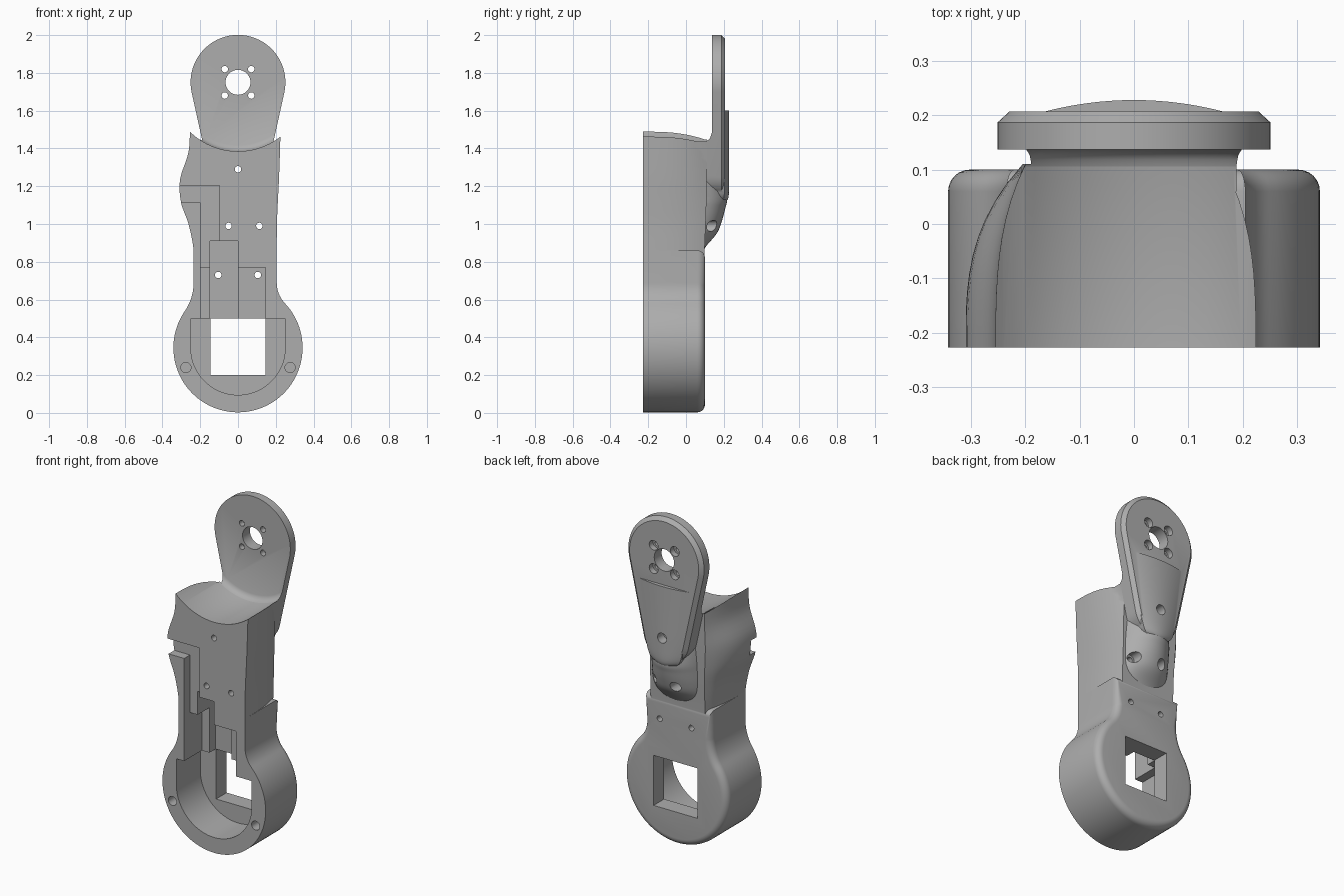
import bpy, bmesh
from math import sin, cos, pi, sqrt, atan2, asin

if "Cube" in bpy.data.objects:
    bpy.data.objects.remove(bpy.data.objects["Cube"])

grey = bpy.data.materials.new("plain_grey")
grey.use_nodes = True
COLOUR = (0.42, 0.42, 0.42, 1)
grey.diffuse_color = COLOUR
grey.node_tree.nodes["Principled BSDF"].inputs["Base Color"].default_value = COLOUR

FRONT = -0.227


def loft(name, sections):
    """Closed solid through a list of equal-length point rings."""
    bm = bmesh.new()
    rings = [[bm.verts.new(p) for p in s] for s in sections]
    n = len(rings[0])
    for a, b in zip(rings, rings[1:]):
        for i in range(n):
            j = (i + 1) % n
            bm.faces.new((a[i], a[j], b[j], b[i]))
    bm.faces.new(rings[0][::-1])
    bm.faces.new(rings[-1])
    bmesh.ops.recalc_face_normals(bm, faces=bm.faces)
    mesh = bpy.data.meshes.new(name)
    bm.to_mesh(mesh)
    bm.free()
    mesh.materials.append(grey)
    ob = bpy.data.objects.new(name, mesh)
    bpy.context.collection.objects.link(ob)
    return ob


def prism(name, outline, rings):
    """Counter-clockwise (x, z) outline stacked along y; rings = (y, inset)."""
    n = len(outline)
    normals = []
    for i in range(n):
        (ax, az), (bx, bz) = outline[i - 1], outline[(i + 1) % n]
        d = sqrt((bx - ax) ** 2 + (bz - az) ** 2)
        normals.append(((az - bz) / d, (bx - ax) / d))
    return loft(name, [[(x + nx * k, y, z + nz * k) for (x, z), (nx, nz)
                        in zip(outline, normals)] for y, k in rings])


def arc(cx, cz, r, a, b, n):
    return [(cx + r * cos(a + (b - a) * i / n), cz + r * sin(a + (b - a) * i / n))
            for i in range(n + 1)]


def rod(x, z, r, y0, y1, n=24):
    return prism("hole_cutter", arc(x, z, r, 0, 2 * pi * (n - 1) / n, n - 1),
                 [(y0, 0), (y1, 0)])


def block(x0, x1, z0, z1, y1, y0=-0.3):
    return prism("pocket_cutter", [(x0, z0), (x1, z0), (x1, z1), (x0, z1)],
                 [(y0, 0), (y1, 0)])


def smooth_rows(rows, steps=5):
    """Catmull-Rom resampling of a table of section values."""
    out = []
    for i in range(len(rows) - 1):
        quad = (rows[max(i - 1, 0)], rows[i], rows[i + 1], rows[min(i + 2, len(rows) - 1)])
        for s in range(steps):
            t = s / steps
            out.append([b + t / 2 * (c - a + t * (2 * a - 5 * b + 4 * c - d
                        + t * (3 * (b - c) + d - a))) for a, b, c, d in zip(*quad)])
    return out + [rows[-1]]


def combine(base, tool, operation):
    mod = base.modifiers.new("combine", "BOOLEAN")
    mod.object, mod.operation, mod.solver = tool, operation, "EXACT"
    bpy.context.view_layer.objects.active = base
    bpy.ops.object.modifier_apply(modifier=mod.name)
    bpy.data.objects.remove(tool)


# Round lower housing blending into the neck, rounded at the back rim
CZ, R, BLEND = 0.345, 0.342, 0.69


def blend(neck):
    rise = BLEND - CZ
    f = (neck ** 2 + rise ** 2 - R ** 2) / (2 * (R - neck))
    return f, atan2(rise, neck + f)


fl, al = blend(0.235)
fr, ar = blend(0.205)
outline = arc(0, CZ, R, pi - al, 2 * pi + ar, 72)
outline += arc(0.205 + fr, BLEND, fr, pi + ar, pi, 10)[1:]
outline += [(0.205, 0.86), (-0.235, 0.86)]
outline += arc(-0.235 - fl, BLEND, fl, 0, -al, 10)[:-1]
rim = [(0.06 + 0.04 * sin(i * pi / 12), 0.04 * (1 - cos(i * pi / 12))) for i in range(7)]
body = prism("arm_link", outline, [(FRONT, 0)] + rim)

# Upper shell: z, left front, right front, left back, right back, back depth
rows = smooth_rows([
    (0.80, 0.235, 0.205, 0.195, 0.165, 0.097),
    (0.88, 0.237, 0.205, 0.195, 0.165, 0.099),
    (1.00, 0.262, 0.206, 0.195, 0.165, 0.104),
    (1.12, 0.303, 0.211, 0.200, 0.165, 0.108),
    (1.24, 0.306, 0.217, 0.205, 0.165, 0.110),
    (1.38, 0.262, 0.222, 0.200, 0.165, 0.110),
    (1.52, 0.254, 0.226, 0.200, 0.165, 0.110)])
shell = []
for z, lf, rf, lb, rb, yb in rows:
    steps = [i / 10 for i in range(11)]
    depth = lambda s: FRONT + (yb - FRONT) * s
    right = [(rf - (rf - rb) * s ** 3, depth(s), z) for s in steps]
    left = [(-lf + (lf - lb) * s ** 3, depth(s), z) for s in steps[::-1]]
    shell.append(right + left)
combine(body, loft("upper_shell", shell), "UNION")

# Smooth hump on the back, leading up into the arm plate: z, half width, depth
hump = [[(w * cos(i * pi / 24), y * sin(i * pi / 24), z) for i in range(25)]
        for z, w, y in smooth_rows([
            (0.82, 0.175, 0.07), (0.88, 0.18, 0.105), (0.95, 0.18, 0.163),
            (1.01, 0.18, 0.188), (1.08, 0.175, 0.207), (1.14, 0.17, 0.218),
            (1.25, 0.165, 0.195), (1.38, 0.16, 0.13)])]
combine(body, loft("back_hump", hump), "UNION")

# Tapered arm plate: tangent hull of a large and a small circle, chamfered back
HUB, TOE, RH, RT = 1.75, 1.28, 0.251, 0.15
tilt = asin((RH - RT) / (HUB - TOE))
plate = arc(0, HUB, RH, -tilt, pi + tilt, 56) + arc(0, TOE, RT, pi + tilt, 2 * pi - tilt, 28)
combine(body, prism("arm_plate", plate, [(0.06, 0), (0.187, 0), (0.207, 0.022)]), "UNION")

# Shallow crowned pad on the back of the plate: z, half width, crown depth
pad = []
for z, w, top in smooth_rows([(1.12, 0.05, 0.214), (1.15, 0.095, 0.226),
                              (1.25, 0.125, 0.228), (1.45, 0.155, 0.228),
                              (1.60, 0.175, 0.228)]):
    crown = [(w * (1 - i / 8), top - 0.024 * (1 - i / 8) ** 2, z) for i in range(17)]
    pad.append([(w, 0.15, z)] + crown + [(-w, 0.15, z)])
combine(body, loft("back_pad", pad), "UNION")

# Round clearance in front of the plate, with a fillet at its foot
clear = arc(0, HUB, 0.365, 0, 2 * pi * 95 / 96, 95)
fillet = [(0.137 - 0.032 * cos(i * pi / 10), 0.032 * (1 - cos(asin(i / 5))) if i < 5 else 0.032)
          for i in range(6)]
combine(body, prism("clearance_cutter", clear, [(-0.4, 0)] + fillet), "DIFFERENCE")

# Front pockets, cable channel and square window
cup = arc(0, CZ, 0.25, pi, 2 * pi, 40) + [(0.25, 0.5), (-0.25, 0.5)]
cutters = [
    prism("cup_cutter", cup, [(-0.3, 0), (0.0, 0)]),
    block(-0.145, 0.145, 0.2, 0.5, 0.3),
    block(-0.198, 0.145, 0.45, 0.77, -0.06),
    block(-0.147, 0.0, 0.46, 0.91, -0.002),
    block(-0.198, -0.097, 0.7, 1.205, -0.172),
    block(-0.4, -0.15, 1.115, 1.205, -0.172),
]

# Hub bore, bolt holes and their counterbores
cutters.append(rod(0, HUB, 0.066, 0, 0.4, 40))
for sx in (-1, 1):
    cutters.append(rod(sx * 0.276, 0.24, 0.027, -0.3, -0.12))
    cutters.append(rod(sx * 0.105, 0.73, 0.017, -0.3, 0.3))
    for sz in (-1, 1):
        cutters.append(rod(sx * 0.07, HUB + sz * 0.07, 0.017, 0, 0.4))
        cutters.append(rod(sx * 0.07, HUB + sz * 0.07, 0.029, 0.172, 0.4))
for x, z, y in ((0, 1.29, 0.17), (-0.05, 0.99, 0.1), (0.113, 0.99, 0.1)):
    cutters.append(rod(x, z, 0.017, -0.3, 0.4))
    cutters.append(rod(x, z, 0.03, y, 0.4))
for cutter in cutters:
    combine(body, cutter, "DIFFERENCE")

# Smooth curved walls, crisp machined edges
bpy.ops.object.select_all(action="DESELECT")
body.select_set(True)
bpy.context.view_layer.objects.active = body
bpy.ops.object.shade_smooth_by_angle(angle=0.5)
